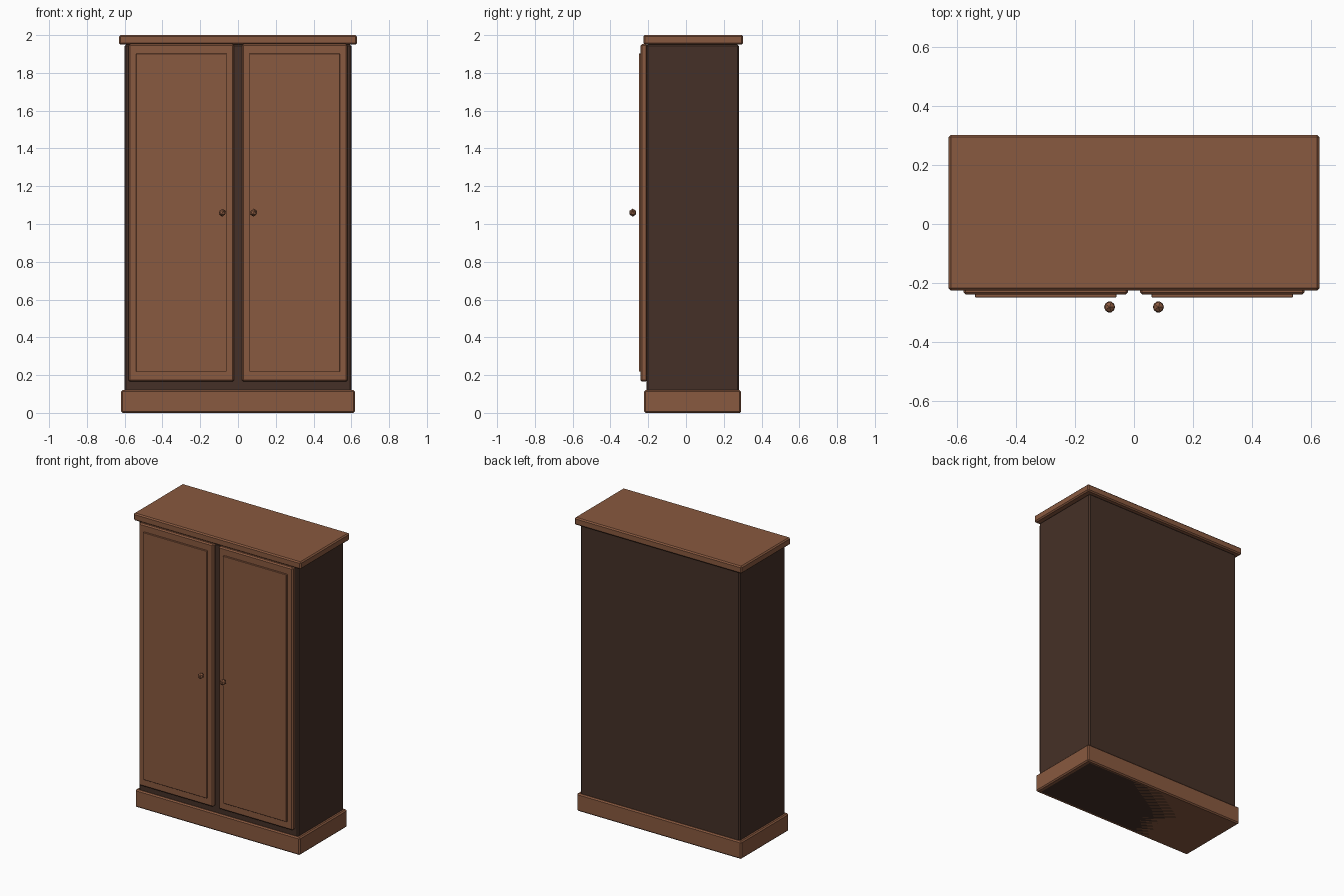
import bpy

if "Cube" in bpy.data.objects:
    bpy.data.objects.remove(bpy.data.objects["Cube"])


def material(name, rgb):
    m = bpy.data.materials.new(name)
    m.diffuse_color = (*rgb, 1)
    m.use_nodes = True
    m.node_tree.nodes["Principled BSDF"].inputs["Base Color"].default_value = m.diffuse_color
    return m


wood = material("warm_wood", (0.25, 0.10, 0.05))
dark = material("dark_wood", (0.06, 0.03, 0.02))


def box(name, lo, hi, mat, bevel):
    """Chamfered box between two corners."""
    bpy.ops.mesh.primitive_cube_add(size=1, location=[(a + b) / 2 for a, b in zip(lo, hi)])
    ob = bpy.context.object
    ob.name = name
    ob.scale = [b - a for a, b in zip(lo, hi)]
    bpy.ops.object.transform_apply(location=False, rotation=False, scale=True)
    ob.data.materials.append(mat)
    mod = ob.modifiers.new("edge_chamfer", 'BEVEL')
    mod.width = bevel
    mod.segments = 1
    return ob


# Cabinet carcass, plinth and cornice
box("cabinet_body", (-0.6, -0.21, 0.0), (0.6, 0.28, 1.95), dark, 0.008)
box("plinth", (-0.62, -0.222, 0.0), (0.62, 0.292, 0.12), wood, 0.008)
box("top_board", (-0.63, -0.226, 1.95), (0.63, 0.303, 2.0), wood, 0.008)

for side, s in (("left", -1), ("right", 1)):
    # Door slab and raised panel
    x0, x1 = sorted((s * 0.02, s * 0.58))
    box(side + "_door", (x0, -0.24, 0.165), (x1, -0.205, 1.952), wood, 0.008)
    x0, x1 = sorted((s * 0.06, s * 0.54))
    box(side + "_door_panel", (x0, -0.25, 0.218), (x1, -0.235, 1.902), wood, 0.002)
    # Faceted knob
    bpy.ops.mesh.primitive_ico_sphere_add(subdivisions=1, radius=0.021,
                                          location=(s * 0.083, -0.282, 1.06))
    knob = bpy.context.object
    knob.name = side + "_knob"
    knob.data.materials.append(wood)
